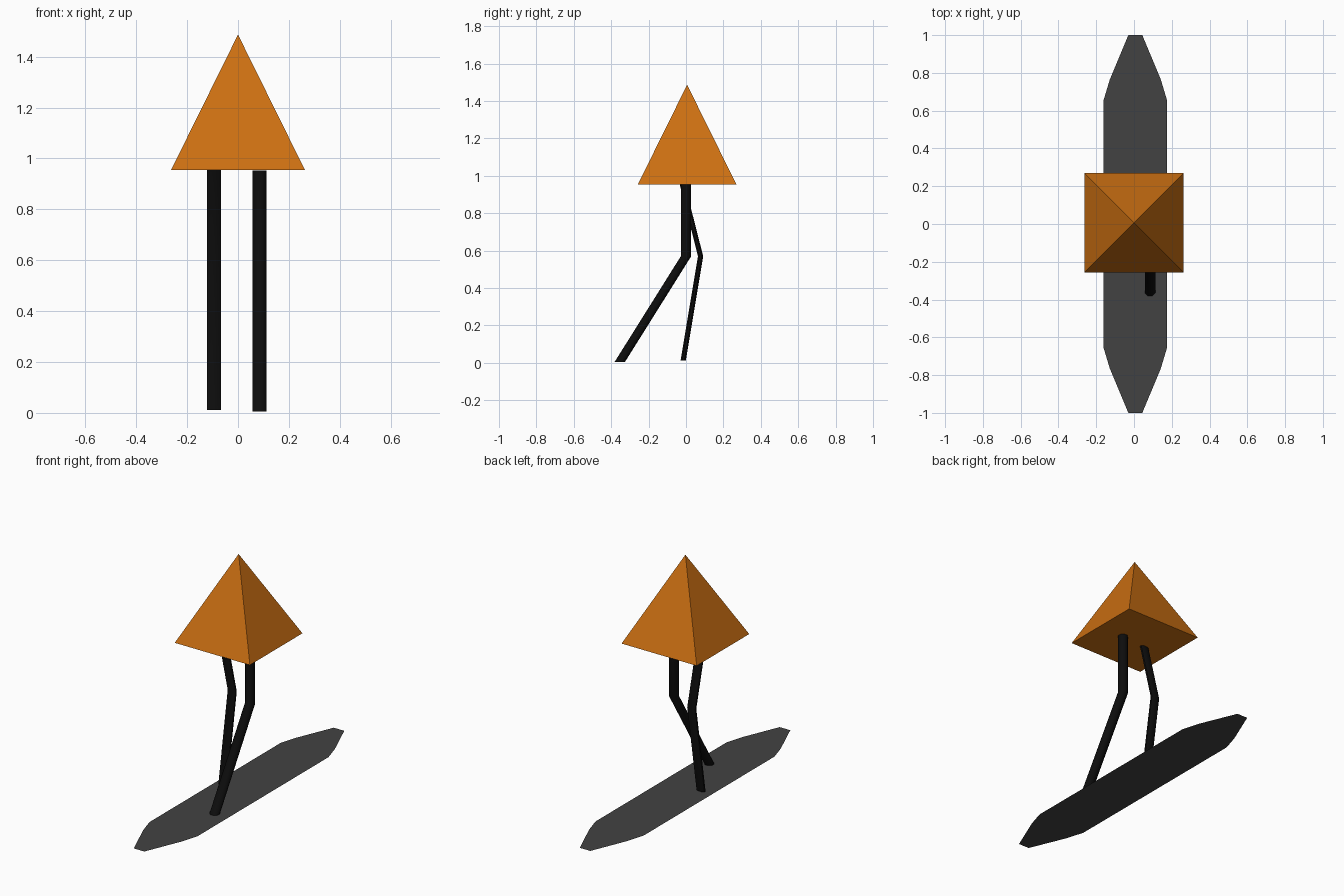
import bpy, bmesh, math

if "Cube" in bpy.data.objects:
    bpy.data.objects.remove(bpy.data.objects["Cube"])


def material(name, rgb):
    mat = bpy.data.materials.new(name)
    mat.diffuse_color = (*rgb, 1)
    mat.use_nodes = True
    mat.node_tree.nodes["Principled BSDF"].inputs["Base Color"].default_value = mat.diffuse_color
    return mat


def finish(bm, name, mat):
    bmesh.ops.recalc_face_normals(bm, faces=bm.faces)
    mesh = bpy.data.meshes.new(name)
    bm.to_mesh(mesh)
    bm.free()
    obj = bpy.data.objects.new(name, mesh)
    bpy.context.collection.objects.link(obj)
    mesh.materials.append(mat)
    return obj


def leg(name, x, path, rx, ry, mat, sides=8):
    """Tube of horizontal rings stacked along a (y, z) path."""
    bm = bmesh.new()
    rings = []
    for y, z in path:
        angles = [2 * math.pi * (i + 0.5) / sides for i in range(sides)]
        rings.append([bm.verts.new((x + rx * math.cos(a), y + ry * math.sin(a), z))
                      for a in angles])
    for lo, hi in zip(rings, rings[1:]):
        for i in range(sides):
            j = (i + 1) % sides
            bm.faces.new((lo[i], lo[j], hi[j], hi[i]))
    bm.faces.new(rings[0])
    bm.faces.new(rings[-1])
    obj = finish(bm, name, mat)
    bpy.context.view_layer.objects.active = obj
    obj.select_set(True)
    bpy.ops.object.shade_smooth_by_angle(angle=math.radians(50))
    obj.select_set(False)


orange = material("orange", (0.6, 0.16, 0.006))
black = material("black", (0.004, 0.004, 0.004))
dark = material("dark_grey", (0.055, 0.055, 0.055))

# Pyramid body
bm = bmesh.new()
s, cy = 0.263, 0.006
base = [bm.verts.new((sx * s, cy + sy * s, 0.955))
        for sx, sy in ((-1, -1), (1, -1), (1, 1), (-1, 1))]
apex = bm.verts.new((0, cy, 1.487))
bm.faces.new(base)
for i in range(4):
    bm.faces.new((base[i], base[(i + 1) % 4], apex))
finish(bm, "pyramid_body", orange)

# Bent legs
leg("front_leg", 0.085, [(-0.354, 0.005), (0, 0.57), (0, 0.953)], 0.03, 0.03, black)
leg("back_leg", -0.095, [(-0.015, 0.012), (0.078, 0.57), (-0.02, 0.955)], 0.03, 0.015, black)

# Flat board with tapered ends, outlined from a quarter profile
quarter = [(0.168, 0.655), (0.135, 0.765), (0.037, 1.0)]
right = [(x, -y) for x, y in reversed(quarter)] + quarter
outline = right + [(-x, y) for x, y in reversed(right)]
bm = bmesh.new()
face = bm.faces.new([bm.verts.new((x + 0.007, y, 0)) for x, y in outline])
finish(bm, "board", dark)
